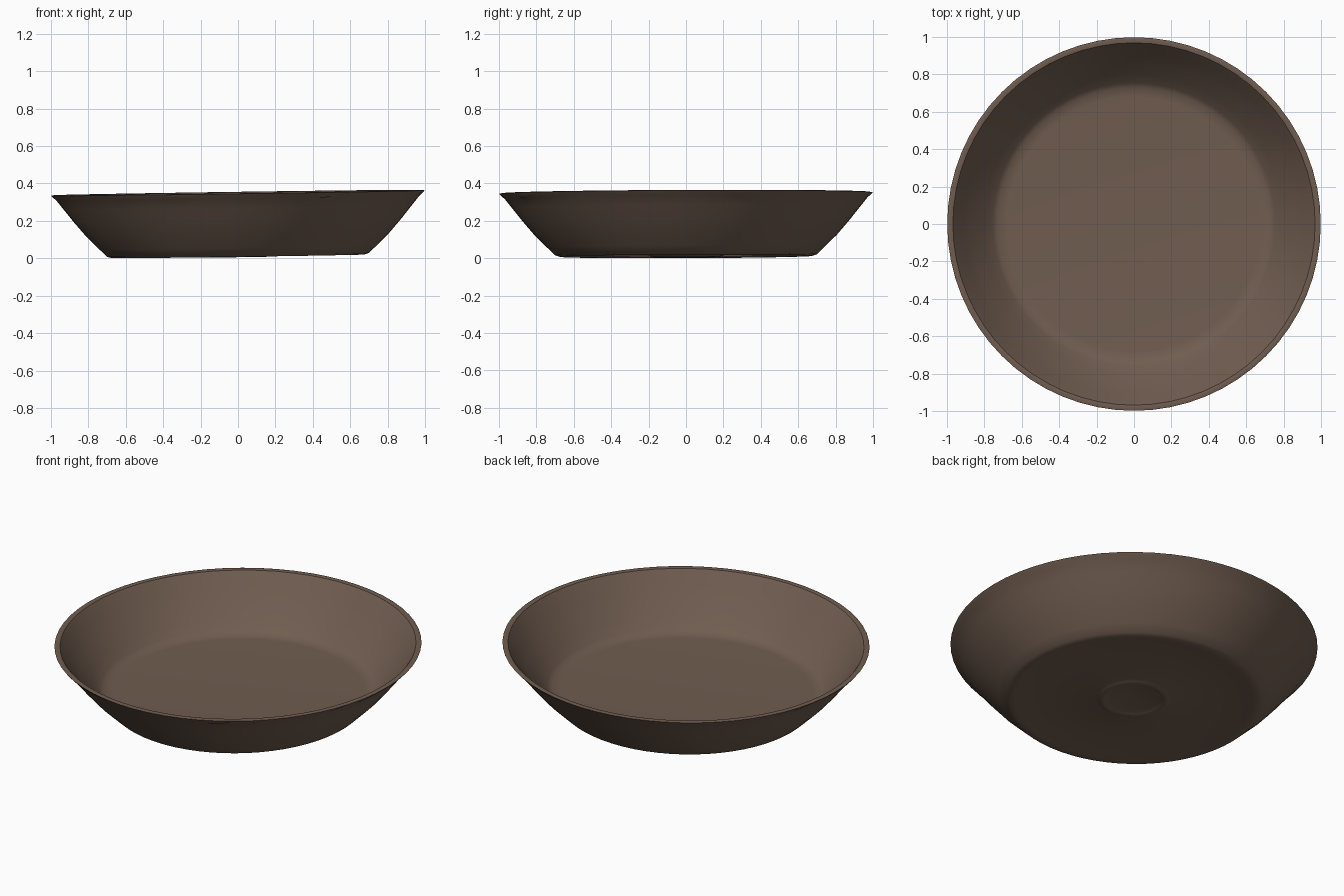
import bpy, bmesh, math, random
from mathutils import Vector

random.seed(4)
SEGMENTS = 64
TILT_X, TILT_Y = 0.0145, 0.004

cube = bpy.data.objects.get("Cube")
if cube:
    bpy.data.objects.remove(cube, do_unlink=True)

# Brown clay
clay = bpy.data.materials.new("brown_clay")
clay.use_nodes = True
colour = (0.162, 0.109, 0.08, 1)
clay.diffuse_color = colour
bsdf = clay.node_tree.nodes["Principled BSDF"]
bsdf.inputs["Base Color"].default_value = colour
bsdf.inputs["Roughness"].default_value = 0.8

# Bowl section, from the centre of the underside round to the inner floor
underside = [(0, 0.017), (0.14, 0.017), (0.155, 0.012), (0.175, 0.007),
             (0.19, 0.012), (0.205, 0.017), (0.62, 0.017), (0.645, 0.012)]
outer_wall = [(0.675, 0.011), (0.7, 0.019), (0.74, 0.058), (0.81, 0.127),
              (0.875, 0.203), (0.93, 0.272), (0.97, 0.322)]
lip = [(0.992, 0.342), (0.998, 0.349), (0.985, 0.352), (0.968, 0.349)]
inner_wall = [(0.957, 0.335), (0.915, 0.275), (0.86, 0.205), (0.80, 0.138),
              (0.755, 0.09), (0.73, 0.072), (0.68, 0.068), (0, 0.066)]
profile = underside + outer_wall + lip + inner_wall

# Lathe the section
bm = bmesh.new()
points = [bm.verts.new((r, 0, z)) for r, z in profile]
edges = [bm.edges.new(pair) for pair in zip(points, points[1:])]
bmesh.ops.spin(bm, geom=points + edges, cent=(0, 0, 0), axis=(0, 0, 1),
               angle=math.tau, steps=SEGMENTS, use_duplicate=False)
bmesh.ops.remove_doubles(bm, verts=bm.verts, dist=0.0005)
bmesh.ops.recalc_face_normals(bm, faces=bm.faces)

# Worn lower edge of the lip, with one deeper chip
chip = Vector((0.44, -0.87))
for v in bm.verts:
    radius = v.co.xy.length
    if abs(radius - 0.992) < 0.002 and v.co.z < 0.345:
        wear = random.choice((0, 0, 0.003, 0.008))
        if (v.co.xy - chip).length < 0.05:
            wear = 0.02
        v.co.z -= wear
        v.co.xy *= 1 - 0.6 * wear

# The bowl stands slightly askew
for v in bm.verts:
    v.co.z += TILT_X * v.co.x + TILT_Y * v.co.y
lowest = min(v.co.z for v in bm.verts)
for v in bm.verts:
    v.co.z -= lowest

mesh = bpy.data.meshes.new("bowl")
bm.to_mesh(mesh)
bm.free()
mesh.materials.append(clay)
bowl = bpy.data.objects.new("bowl", mesh)
bpy.context.collection.objects.link(bowl)

# Smooth sides with a crisp lip
bpy.ops.object.select_all(action="DESELECT")
bowl.select_set(True)
bpy.context.view_layer.objects.active = bowl
bpy.ops.object.shade_smooth_by_angle(angle=math.radians(40))
